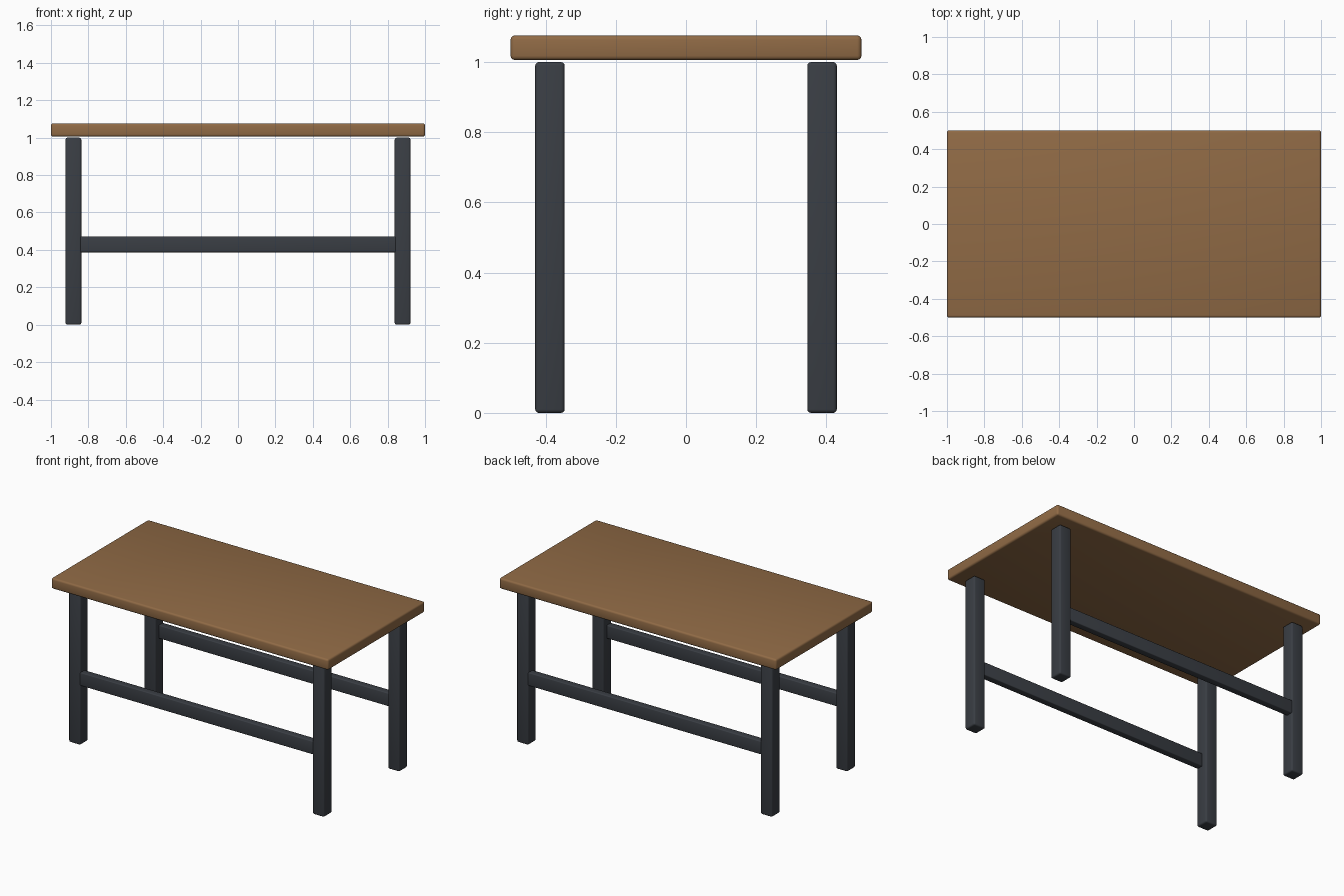
import bpy

if "Cube" in bpy.data.objects:
    bpy.data.objects.remove(bpy.data.objects["Cube"])


def material(name, color):
    mat = bpy.data.materials.new(name)
    mat.diffuse_color = color
    mat.use_nodes = True
    mat.node_tree.nodes["Principled BSDF"].inputs["Base Color"].default_value = mat.diffuse_color
    return mat


def box(name, center, size, bevel, mat):
    """Box with softly rounded edges."""
    bpy.ops.mesh.primitive_cube_add(size=1, location=center)
    ob = bpy.context.object
    ob.name = name
    ob.scale = size
    bpy.ops.object.transform_apply(location=False, rotation=False, scale=True)
    mod = ob.modifiers.new("soft_edges", 'BEVEL')
    mod.width = bevel
    mod.segments = 3
    bpy.ops.object.modifier_apply(modifier=mod.name)
    bpy.ops.object.shade_smooth_by_angle()
    ob.data.materials.append(mat)
    return ob


wood = material("wood", (0.28, 0.145, 0.06, 1))
metal = material("dark_metal", (0.042, 0.048, 0.058, 1))

LEG = 0.084            # leg thickness
LEG_X, LEG_Y = 0.88, 0.388

# Table top
box("table_top", (0, 0, 1.041), (2.0, 1.0, 0.07), 0.012, wood)

for y_name, sy in (("front", -1), ("back", 1)):
    # Legs
    for x_name, sx in (("left", -1), ("right", 1)):
        box(f"{y_name}_{x_name}_leg", (sx * LEG_X, sy * LEG_Y, 0.5),
            (LEG, LEG, 1.0), 0.01, metal)
    # Long stretcher, set near the outer face of the legs
    box(f"{y_name}_stretcher", (0, sy * 0.404, 0.43),
        (2 * LEG_X - 0.04, 0.045, 0.086), 0.005, metal)
